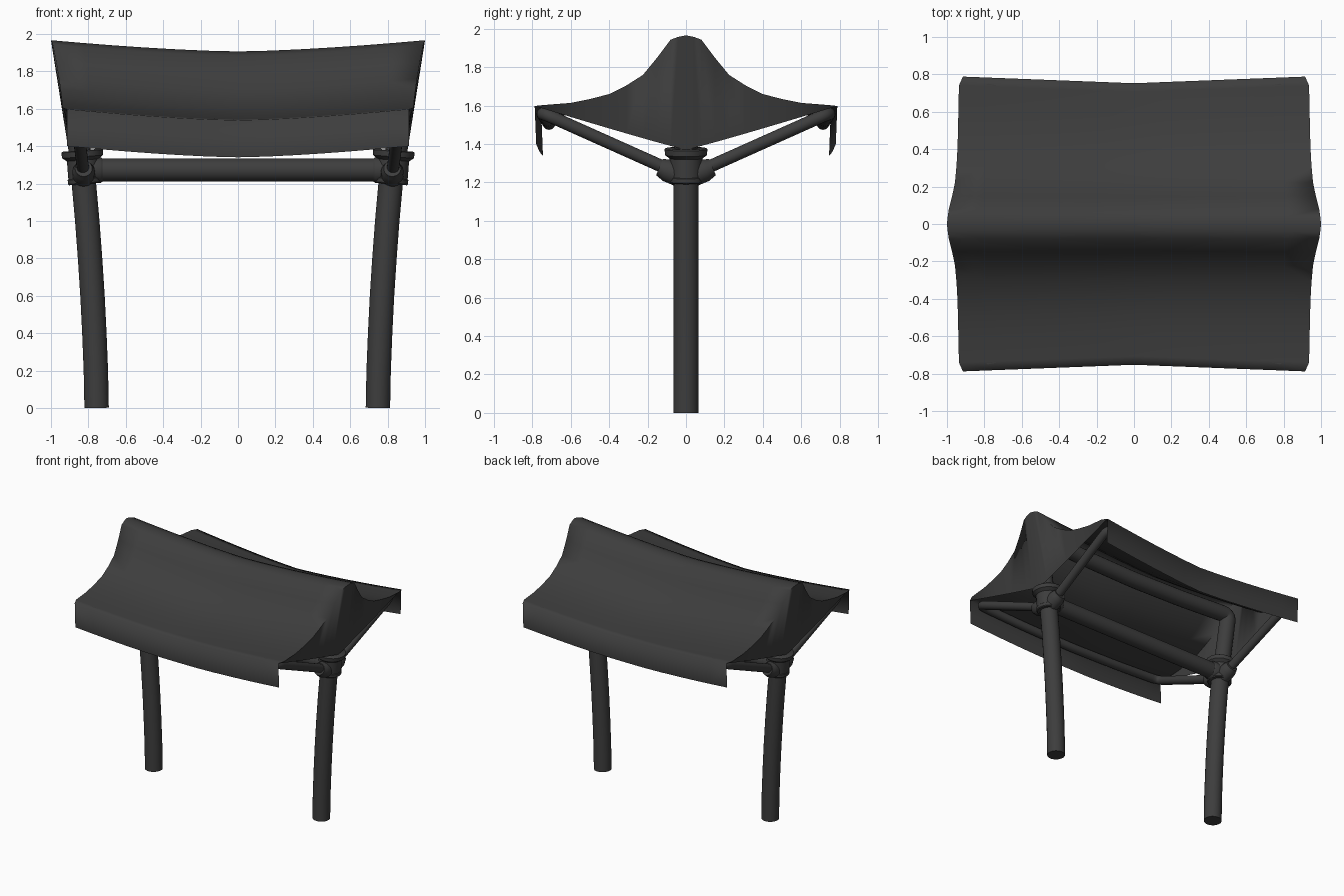
import bpy, bmesh
from mathutils import Vector

cube = bpy.data.objects.get("Cube")
if cube:
    bpy.data.objects.remove(cube, do_unlink=True)

grey = bpy.data.materials.new("charcoal grey")
grey.use_nodes = True
COLOUR = (0.047, 0.047, 0.047, 1)
grey.diffuse_color = COLOUR
bsdf = grey.node_tree.nodes["Principled BSDF"]
bsdf.inputs["Base Color"].default_value = COLOUR
bsdf.inputs["Roughness"].default_value = 0.8


def finish(name, bm, angle=0.7):
    bmesh.ops.remove_doubles(bm, verts=bm.verts, dist=0.0005)
    bmesh.ops.recalc_face_normals(bm, faces=bm.faces)
    mesh = bpy.data.meshes.new(name)
    bm.to_mesh(mesh)
    bm.free()
    mesh.materials.append(grey)
    ob = bpy.data.objects.new(name, mesh)
    bpy.context.collection.objects.link(ob)
    bpy.ops.object.select_all(action="DESELECT")
    ob.select_set(True)
    bpy.context.view_layer.objects.active = ob
    bpy.ops.object.shade_smooth_by_angle(angle=angle)


def sweep(name, stations, sides=20):
    """Skin circles given as (centre, radius) along a path, with end caps."""
    pts = [Vector(p) for p, r in stations]
    bm = bmesh.new()
    rings, frame = [], None
    for i, (p, r) in enumerate(stations):
        ahead = pts[min(i + 1, len(pts) - 1)] - pts[i]
        behind = pts[i] - pts[max(i - 1, 0)]
        axis = (ahead.normalized() + behind.normalized()).normalized()
        if frame is None:
            frame = axis.orthogonal()
        frame = (frame - axis * frame.dot(axis)).normalized()
        other = axis.cross(frame)
        circle = bmesh.ops.create_circle(bm, segments=sides, radius=r)["verts"]
        for v in circle:
            v.co = pts[i] + frame * v.co.x + other * v.co.y
        rings.append(circle)
    for a, b in zip(rings, rings[1:]):
        for k in range(sides):
            n = (k + 1) % sides
            bm.faces.new((a[k], a[n], b[n], b[k]))
    bm.faces.new(rings[0])
    bm.faces.new(rings[-1])
    finish(name, bm)


def rounded(points, bend, steps=5):
    """Path with its inner corners replaced by curves."""
    p = [Vector(q) for q in points]
    out = [p[0]]
    for a, b, c in zip(p, p[1:], p[2:]):
        s = b + (a - b).normalized() * bend
        e = b + (c - b).normalized() * bend
        for i in range(steps + 1):
            t = i / steps
            out.append(s * (1 - t) ** 2 + b * 2 * t * (1 - t) + e * t * t)
    return out + [p[-1]]


def tube(name, path, r):
    sweep(name, [(p, r) for p in path])


# Posts, collars and sockets
for side, label in ((1, "left"), (-1, "right")):
    post = [(0.752, 0), (0.756, 0.2), (0.764, 0.4), (0.774, 0.6),
            (0.787, 0.8), (0.802, 1.0), (0.82, 1.2), (0.828, 1.34)]
    tube(label + "_post", [(side * x - 0.004, 0, z) for x, z in post], 0.066)

    collar = [(1.197, 0.084), (1.203, 0.09), (1.225, 0.09), (1.228, 0.086),
              (1.325, 0.086), (1.343, 0.11), (1.372, 0.113), (1.378, 0.105)]
    sweep(label + "_collar",
          [((side * (0.82 + 0.08 * (z - 1.2)), 0, z), r) for z, r in collar])

    for f, where in ((1, "back"), (-1, "front")):
        sweep(label + "_" + where + "_socket",
              [((side * 0.825, f * y, 1.222 + 0.42 * y), r)
               for y, r in ((0.04, 0.06), (0.1, 0.06), (0.115, 0.054), (0.138, 0.046))])

    sweep(label + "_beam_socket",
          [((side * x, 0, 1.272), r) for x, r in ((0.82, 0.07), (0.735, 0.07), (0.725, 0.063))])

# Beam between the collars
tube("cross_beam", [(-0.8, 0, 1.272), (0.8, 0, 1.272)], 0.062)

# Ridge frame standing on the collars, leaning out with the gables
tube("ridge_tube", rounded([(-0.84, 0, 1.33), (-0.905, 0, 1.8), (-0.45, 0, 1.775),
                            (0, 0, 1.765), (0.45, 0, 1.775),
                            (0.905, 0, 1.8), (0.84, 0, 1.33)], 0.06), 0.06)

# Arms and eave rails, one bent tube for each slope
for f, where in ((1, "back"), (-1, "front")):
    tube(where + "_arms_and_rail",
         rounded([(-0.825, f * 0.05, 1.25), (-0.865, f * 0.75, 1.563), (-0.45, f * 0.725, 1.525),
                  (0, f * 0.712, 1.505), (0.45, f * 0.725, 1.525),
                  (0.865, f * 0.75, 1.563), (0.825, f * 0.05, 1.25)], 0.08), 0.033)

# Fabric profile from ridge to eave: distance from ridge, height, half length
TOP = [(0, 1.966, 1.0), (0.04, 1.958, 0.996), (0.08, 1.943, 0.99), (0.15, 1.85, 0.972),
       (0.224, 1.76, 0.957), (0.31, 1.705, 0.949), (0.4, 1.66, 0.944), (0.5, 1.634, 0.941),
       (0.6, 1.614, 0.939), (0.74, 1.603, 0.936), (0.788, 1.598, 0.915)]
HEM = (0.78, 1.4, 0.915)


def cloth_point(row, t, f):
    y, z, half = row
    return Vector((half * t, f * y * (1 - 0.045 * (1 - abs(t))),
                   z - 0.06 * (1 - abs(t) ** 1.5)))


def quad_grid(bm, rows):
    grid = [[bm.verts.new(p) for p in row] for row in rows]
    for a, b in zip(grid, grid[1:]):
        for k in range(len(a) - 1):
            bm.faces.new((a[k], a[k + 1], b[k + 1], b[k]))


# One cloth: slopes, hanging valances and gables drawn down to the collars
bm = bmesh.new()
stations = [i / 6 for i in range(-6, 7)]
for f in (1, -1):
    quad_grid(bm, [[cloth_point(r, t, f) for t in stations] for r in TOP + [HEM]])
    for side in (1, -1):
        upper = [cloth_point(r, side, f) for r in TOP]
        lower = []
        for y, z, half in TOP:
            k = y / 0.788
            lower.append(Vector((side * (0.905 + 0.01 * k), f * y, 1.37 + 0.228 * k ** 1.06)))
        quad_grid(bm, [upper, lower])
finish("canopy", bm, 1.75)
